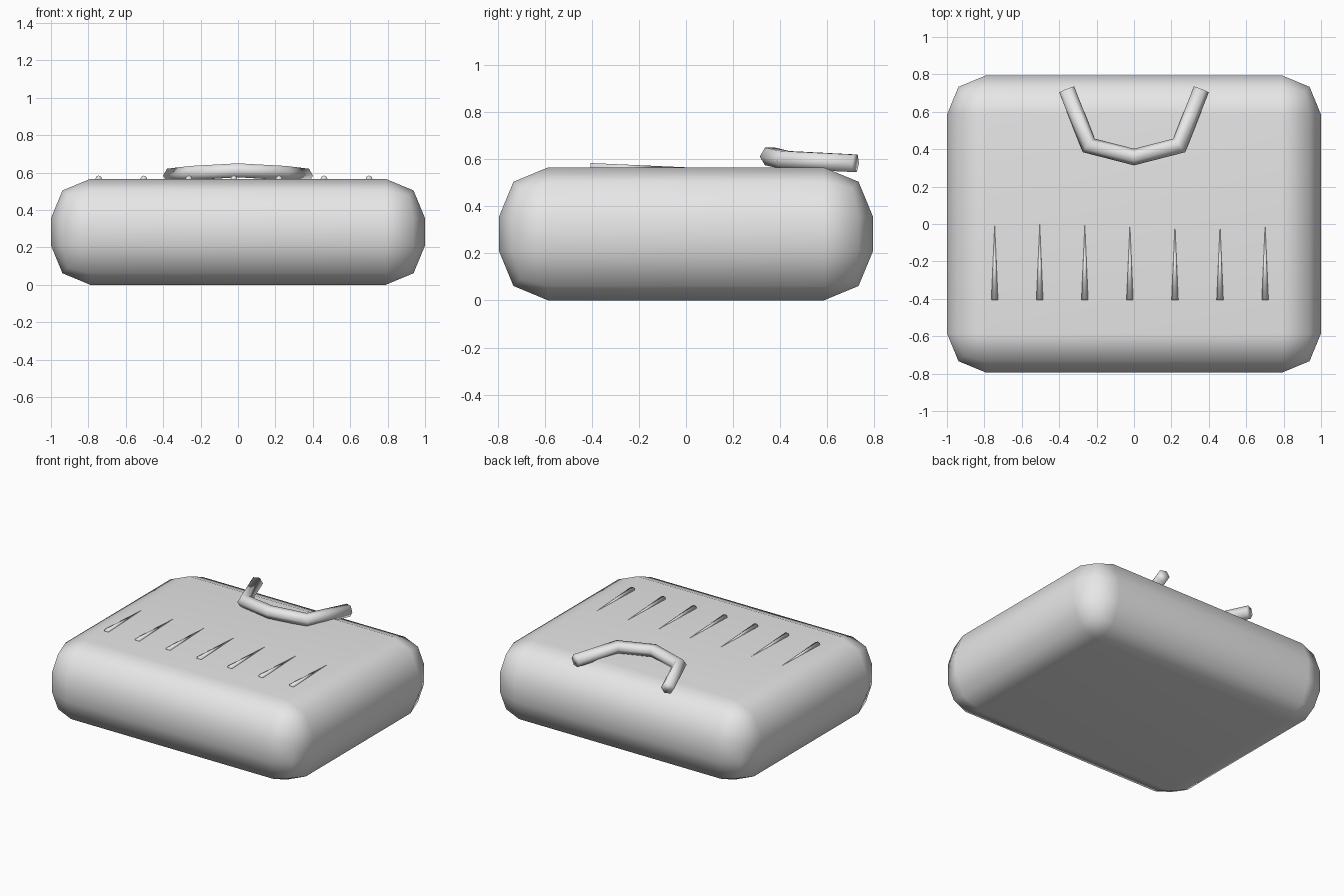
import bpy, bmesh
from math import cos, sin, pi, radians
from mathutils import Matrix, Vector

cube = bpy.data.objects.get("Cube")
if cube:
    bpy.data.objects.remove(cube, do_unlink=True)

grey = bpy.data.materials.new("plain grey")
grey.use_nodes = True
grey.diffuse_color = (0.8, 0.8, 0.8, 1)
grey.node_tree.nodes["Principled BSDF"].inputs["Base Color"].default_value = grey.diffuse_color

SIZE = Vector((2.0, 1.59, 0.566))
TOP = SIZE.z


def add_object(name, bm):
    bmesh.ops.recalc_face_normals(bm, faces=bm.faces)
    for face in bm.faces:
        face.smooth = True
    mesh = bpy.data.meshes.new(name)
    bm.to_mesh(mesh)
    bm.free()
    mesh.materials.append(grey)
    obj = bpy.data.objects.new(name, mesh)
    bpy.context.collection.objects.link(obj)
    return obj


# Rounded block body
bm = bmesh.new()
bmesh.ops.create_cube(bm, size=1, matrix=Matrix.Translation((0, 0, TOP / 2)) @ Matrix.Diagonal((*SIZE, 1)))
body = add_object("body", bm)
bevel = body.modifiers.new("rounded edges", 'BEVEL')
bevel.width = 0.21
bevel.segments = 2
normals = body.modifiers.new("flat panel shading", 'WEIGHTED_NORMAL')
normals.keep_sharp = True


# Bent hexagonal bar with mitred corners, lying on the top
def bent_bar(name, path, radius, sides=6):
    bm = bmesh.new()
    points = [Vector(p) for p in path]
    rings = []
    for i, p in enumerate(points):
        before = (p - points[max(i - 1, 0)]).normalized()
        after = (points[min(i + 1, len(points) - 1)] - p).normalized()
        along = (before + after).normalized()
        side = along.cross(Vector((0, 0, 1))).normalized()
        up = side.cross(along)
        mitre = 1 / max(along.dot(before), along.dot(after))
        rings.append([bm.verts.new(p + side * cos(a) * radius * mitre + up * sin(a) * radius)
                      for a in (2 * pi * k / sides for k in range(sides))])
    for one, two in zip(rings, rings[1:]):
        for k in range(sides):
            n = (k + 1) % sides
            bm.faces.new((one[k], one[n], two[n], two[k]))
    bm.faces.new(rings[0])
    bm.faces.new(rings[-1])
    return add_object(name, bm)


half = [(0.36, 0.72, 0.583), (0.242, 0.42, 0.598)]
path = half + [(0, 0.358, 0.612)] + [(-x, y, z) for x, y, z in reversed(half)]
bent_bar("handle", path, 0.043)

# Row of tapering ridges, half sunk in the top
for i in range(7):
    bm = bmesh.new()
    place = Matrix.Translation((-0.745 + 0.241 * i, -0.203, TOP)) @ Matrix.Rotation(radians(-90), 4, 'X')
    bmesh.ops.create_cone(bm, cap_ends=True, segments=8, radius1=0.018, radius2=0, depth=0.405, matrix=place)
    bmesh.ops.remove_doubles(bm, verts=bm.verts, dist=0.0001)
    add_object(f"ridge_{i + 1}", bm)
